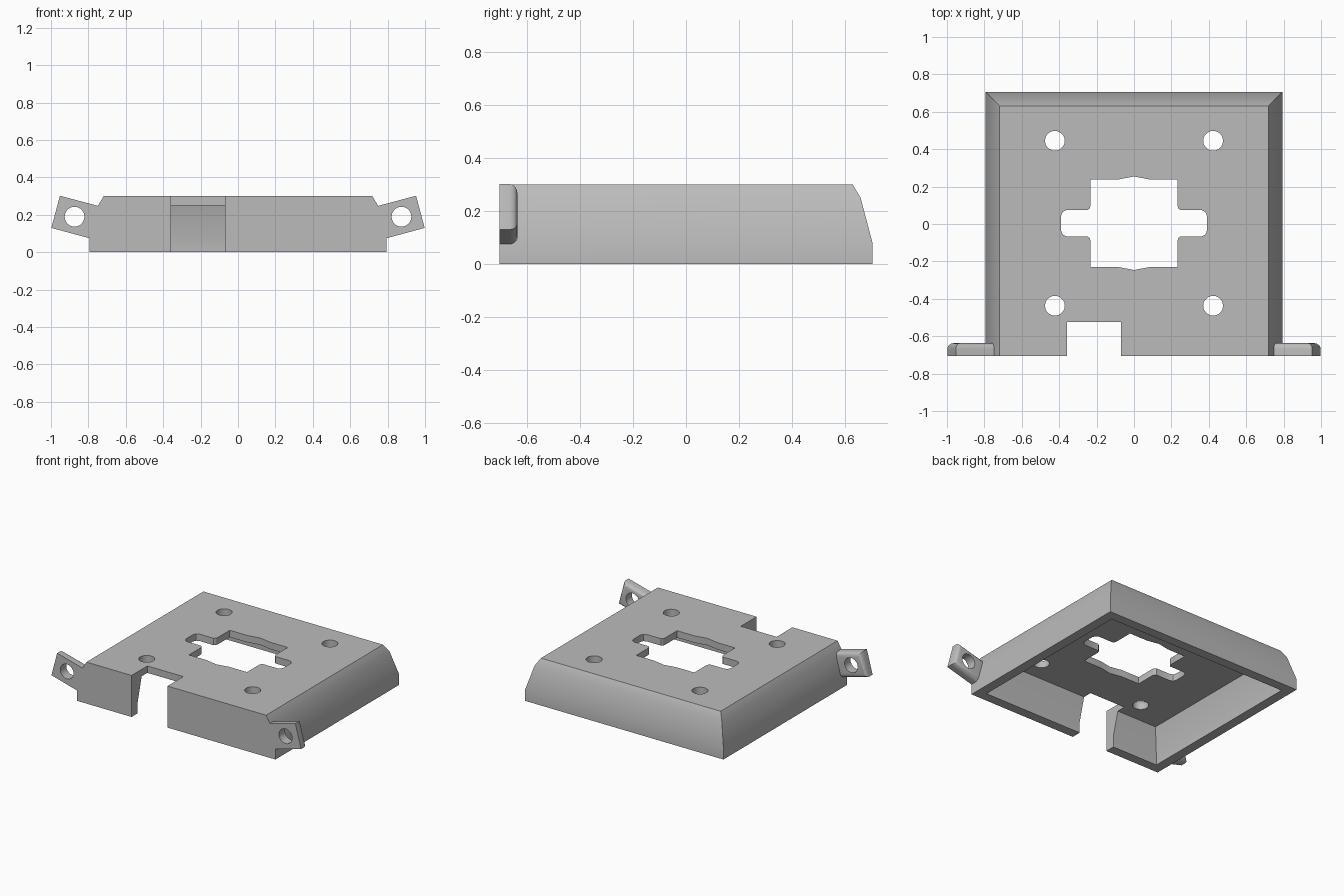
import bpy, bmesh, math

if "Cube" in bpy.data.objects:
    bpy.data.objects.remove(bpy.data.objects["Cube"])

GREY = (0.5, 0.5, 0.5, 1)
mat = bpy.data.materials.new("plain grey")
mat.use_nodes = True
mat.diffuse_color = GREY
mat.node_tree.nodes["Principled BSDF"].inputs["Base Color"].default_value = GREY


def loft(name, rings):
    """Closed solid skinned through rings of equal point count."""
    bm = bmesh.new()
    loops = [[bm.verts.new(p) for p in ring] for ring in rings]
    n = len(loops[0])
    for a, b in zip(loops, loops[1:]):
        for i in range(n):
            j = (i + 1) % n
            bm.faces.new((a[i], a[j], b[j], b[i]))
    bm.faces.new(loops[0])
    bm.faces.new(loops[-1])
    bmesh.ops.recalc_face_normals(bm, faces=bm.faces)
    mesh = bpy.data.meshes.new(name)
    bm.to_mesh(mesh)
    bm.free()
    mesh.materials.append(mat)
    ob = bpy.data.objects.new(name, mesh)
    bpy.context.collection.objects.link(ob)
    return ob


def prism_z(name, pts, z0, z1):
    return loft(name, [[(x, y, z) for x, y in pts] for z in (z0, z1)])


def prism_y(name, pts, y0, y1):
    return loft(name, [[(x, y, z) for x, z in pts] for y in (y0, y1)])


def circle(cx, cy, r, n=20):
    return [(cx + r * math.cos(math.tau * i / n), cy + r * math.sin(math.tau * i / n))
            for i in range(n)]


def cut(ob, cutters):
    """Subtract the cutters, bake the result and drop the cutters."""
    for c in cutters:
        c.hide_render = True
        m = ob.modifiers.new("cut", "BOOLEAN")
        m.operation, m.solver, m.object = "DIFFERENCE", "EXACT", c
    bpy.context.view_layer.update()
    dg = bpy.context.evaluated_depsgraph_get()
    baked = bpy.data.meshes.new_from_object(ob.evaluated_get(dg))
    ob.modifiers.clear()
    ob.data = baked
    for c in cutters:
        bpy.data.objects.remove(c)


def smooth(ob):
    bpy.ops.object.select_all(action="DESELECT")
    ob.select_set(True)
    bpy.context.view_layer.objects.active = ob
    bpy.ops.object.shade_smooth_by_angle(angle=math.radians(28))


W, D, H = 0.793, 0.705, 0.30


def ring(inset, front_inset, z):
    x, back, front = W - inset, D - inset, -D + front_inset
    return [(-x, front, z), (x, front, z), (x, back, z), (-x, back, z)]


# Housing: flat front, the other three sides lean inward
housing = loft("housing", [ring(i, 0, z) for i, z in
                           ((0, 0), (0, 0.08), (0.045, 0.25), (0.075, H))])

# Hollow underside
cavity = loft("cavity_cutter", [ring(i, i, z) for i, z in
                                ((0.07, -0.1), (0.07, 0.08), (0.115, 0.25))])

# Notch through the front wall and plate
notch = prism_z("notch_cutter", [(-0.357, -0.9), (-0.07, -0.9),
                                 (-0.07, -0.525), (-0.357, -0.525)], -0.2, 0.5)

# Cross-shaped opening: one quarter outline mirrored to the others
quarter = [(0.39, 0.04), (0.38, 0.062), (0.36, 0.071), (0.247, 0.071),
           (0.238, 0.078), (0.232, 0.095), (0.232, 0.233), (0.09, 0.233)]
right_half = [(x, -y) for x, y in [(0, 0.25)] + quarter[::-1]] + quarter
outline = right_half + [(0, 0.25)] + [(-x, -y) for x, y in right_half[1:]]
opening = prism_z("opening_cutter", [(x, y + 0.004) for x, y in outline], 0.15, 0.5)

# Four screw holes
screws = [prism_z("screw_cutter", circle(sx * 0.423, 0.004 + sy * 0.441, 0.053), 0.15, 0.5)
          for sx in (-1, 1) for sy in (-1, 1)]

cut(housing, [cavity, notch, opening] + screws)
smooth(housing)

# Tilted mounting ears with rounded rear edges
for side, label in ((1, "left"), (-1, "right")):
    corners = [(0.70, 0.235), (0.75, 0.05 + 0.013), (0.998, 0.13), (0.952, 0.302)]
    ear = prism_y(label + "_ear", [(side * x, z) for x, z in corners], -D, -0.637)
    bm = bmesh.new()
    bm.from_mesh(ear.data)
    rear = [e for e in bm.edges if all(v.co.y > -0.65 for v in e.verts)]
    bmesh.ops.bevel(bm, geom=rear, offset=0.03, segments=4, profile=0.5, affect="EDGES")
    bm.to_mesh(ear.data)
    bm.free()
    hole = prism_y("ear_cutter", circle(side * 0.874, 0.19, 0.053), -0.9, -0.5)
    cut(ear, [hole])
    smooth(ear)
